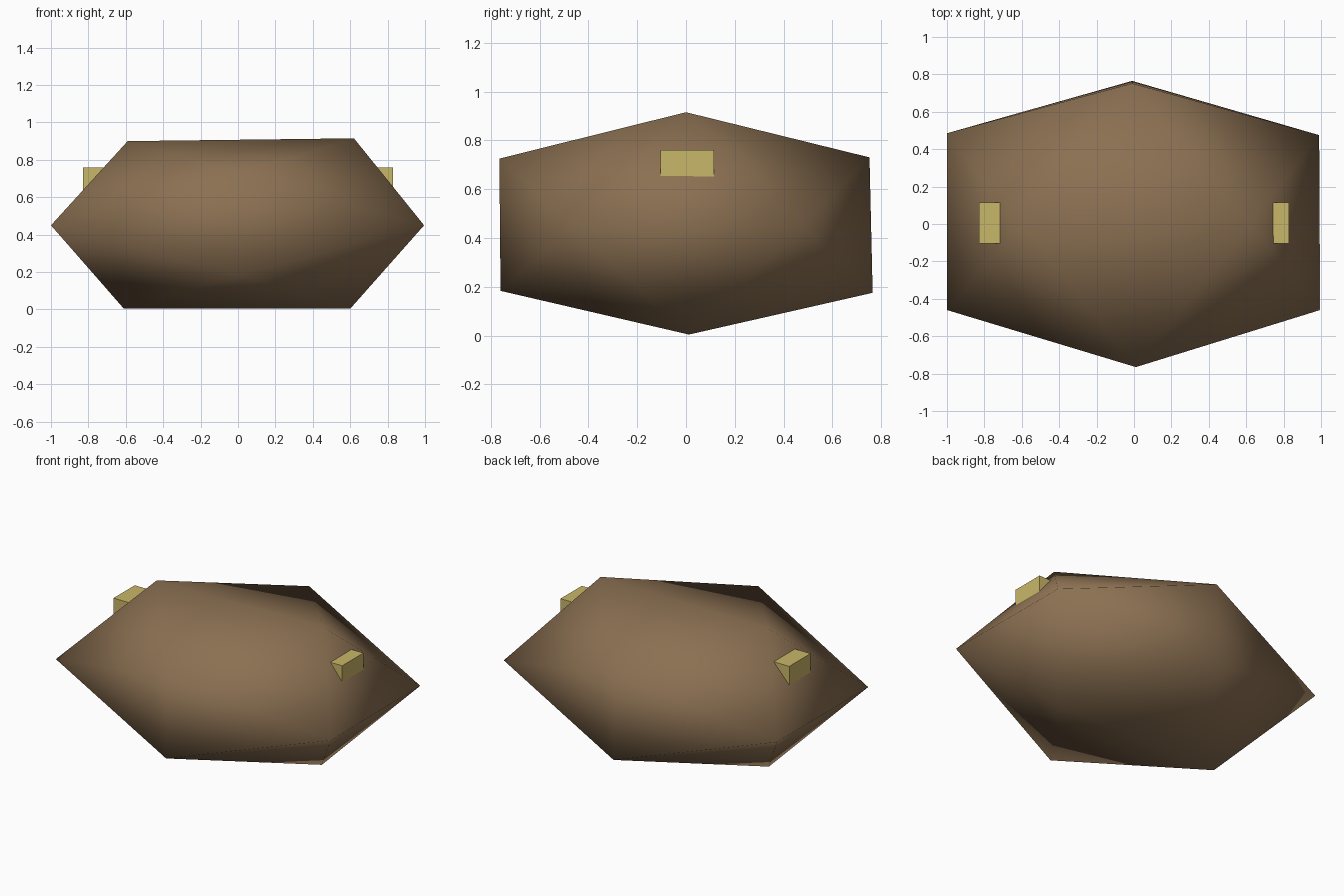
import bpy, bmesh

if "Cube" in bpy.data.objects:
    bpy.data.objects.remove(bpy.data.objects["Cube"])


def material(name, color):
    m = bpy.data.materials.new(name)
    m.diffuse_color = (*color, 1.0)
    m.use_nodes = True
    m.node_tree.nodes["Principled BSDF"].inputs["Base Color"].default_value = m.diffuse_color
    return m


brown = material("earth brown", (0.258, 0.162, 0.084))
tan = material("pale straw", (0.584, 0.474, 0.138))


def add_object(name, bm, mat):
    mesh = bpy.data.meshes.new(name)
    bmesh.ops.recalc_face_normals(bm, faces=bm.faces)
    bm.to_mesh(mesh)
    bm.free()
    mesh.materials.append(mat)
    obj = bpy.data.objects.new(name, mesh)
    bpy.context.collection.objects.link(obj)
    return obj


# Body: stretched, slightly irregular twenty-sided solid with smooth shading
corners = [
    (-0.59, 0.0, 0.90), (0.62, 0.0, 0.915),            # top ridge
    (-0.61, 0.012, 0.004), (0.60, 0.012, 0.004),       # bottom ridge
    (-1.0, -0.46, 0.45), (-1.0, 0.485, 0.45),          # left end
    (0.995, -0.46, 0.45), (0.99, 0.475, 0.45),         # right end
    (0.01, -0.765, 0.725), (0.01, -0.76, 0.183),       # front ridge
    (-0.01, 0.752, 0.73), (-0.01, 0.765, 0.175),       # back ridge
]
bm = bmesh.new()
for c in corners:
    bm.verts.new(c)
bmesh.ops.convex_hull(bm, input=bm.verts[:])
for f in bm.faces:
    f.smooth = True
add_object("body", bm, brown)

# Side blocks: one half sunk into each sloping end
for side, name in ((-1, "left_block"), (1, "right_block")):
    bm = bmesh.new()
    bmesh.ops.create_cube(bm, size=0.22)
    for v in bm.verts:
        v.co.x += side * 0.72
        v.co.y += 0.005
        v.co.z += 0.65
    add_object(name, bm, tan)
